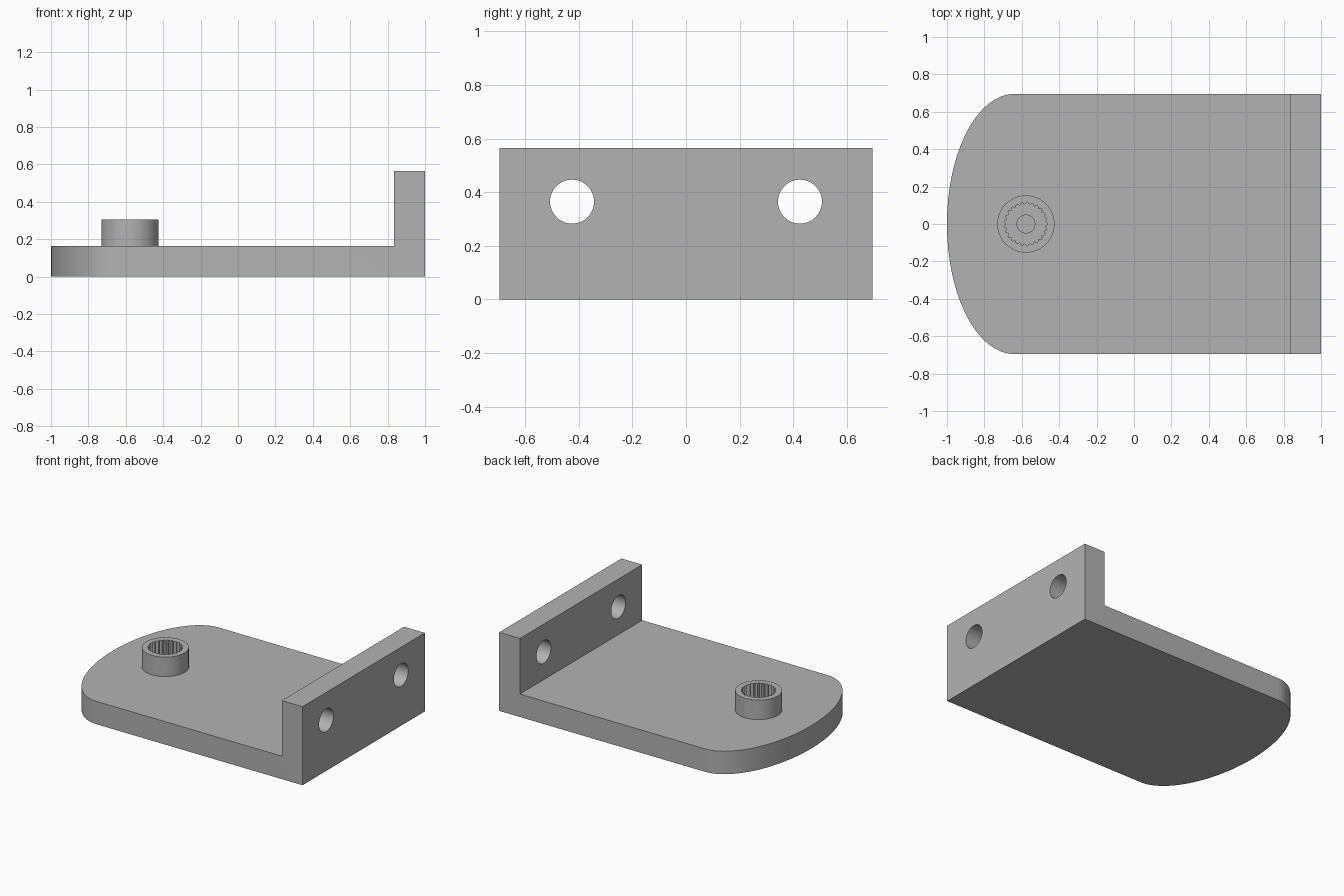
import bpy
import bmesh
from math import cos, sin, pi, radians
from mathutils import Vector

cube = bpy.data.objects.get("Cube")
if cube:
    bpy.data.objects.remove(cube, do_unlink=True)

HALF_WIDTH = 0.695
PLATE_TOP = 0.165
BOSS_X = -0.578

grey = bpy.data.materials.new("grey metal")
grey.use_nodes = True
colour = (0.45, 0.45, 0.45, 1)
grey.diffuse_color = colour
grey.node_tree.nodes["Principled BSDF"].inputs["Base Color"].default_value = colour


def prism(name, points, offset):
    """Extrude a closed outline of 3D points along an offset."""
    bm = bmesh.new()
    face = bm.faces.new([bm.verts.new(p) for p in points])
    moved = bmesh.ops.extrude_face_region(bm, geom=[face])["geom"]
    bmesh.ops.translate(bm, vec=Vector(offset),
                        verts=[v for v in moved if isinstance(v, bmesh.types.BMVert)])
    bmesh.ops.recalc_face_normals(bm, faces=bm.faces)
    mesh = bpy.data.meshes.new(name)
    bm.to_mesh(mesh)
    bm.free()
    mesh.materials.append(grey)
    obj = bpy.data.objects.new(name, mesh)
    bpy.context.collection.objects.link(obj)
    return obj


def upright(name, radii, count, bottom, top):
    """Vertical prism on the boss axis; the radii repeat around it."""
    ring = []
    for i in range(count):
        a, r = 2 * pi * i / count, radii[i % len(radii)]
        ring.append((BOSS_X + r * cos(a), r * sin(a), bottom))
    return prism(name, ring, (0, 0, top - bottom))


def combine(target, tool, operation):
    """Apply a boolean and remove the tool."""
    mod = target.modifiers.new(operation.lower(), 'BOOLEAN')
    mod.operation = operation
    mod.solver = 'EXACT'
    mod.object = tool
    bpy.ops.object.select_all(action='DESELECT')
    bpy.context.view_layer.objects.active = target
    target.select_set(True)
    bpy.ops.object.modifier_apply(modifier=mod.name)
    bpy.data.objects.remove(tool, do_unlink=True)


# L-shaped side profile: base plate and upright flange
side = [(-1.1, 0), (1, 0), (1, 0.565), (0.835, 0.565), (0.835, PLATE_TOP), (-1.1, PLATE_TOP)]
bracket = prism("bracket", [(x, -0.8, z) for x, z in side], (0, 1.6, 0))

# Plan outline with a half-elliptical end
end = [(-0.64 - 0.36 * sin(pi * i / 64), HALF_WIDTH * cos(pi * i / 64)) for i in range(65)]
plan = [(1.1, HALF_WIDTH)] + end + [(1.1, -HALF_WIDTH)]
combine(bracket, prism("plan_cutter", [(x, y, -0.1) for x, y in plan], (0, 0, 1)), 'INTERSECT')

# Round boss with a toothed socket and a blind screw hole
combine(bracket, upright("boss", [0.153], 64, 0.08, 0.305), 'UNION')
combine(bracket, upright("socket_cutter", [0.117, 0.104], 50, PLATE_TOP, 0.4), 'DIFFERENCE')
combine(bracket, upright("screw_cutter", [0.048], 32, 0.08, 0.4), 'DIFFERENCE')

# Two mounting holes through the flange
for y in (-0.425, 0.425):
    ring = [(0.7, y + 0.082 * cos(2 * pi * i / 48), 0.365 + 0.082 * sin(2 * pi * i / 48))
            for i in range(48)]
    combine(bracket, prism("mount_cutter", ring, (0.5, 0, 0)), 'DIFFERENCE')

bpy.ops.object.shade_smooth_by_angle(angle=radians(30))
